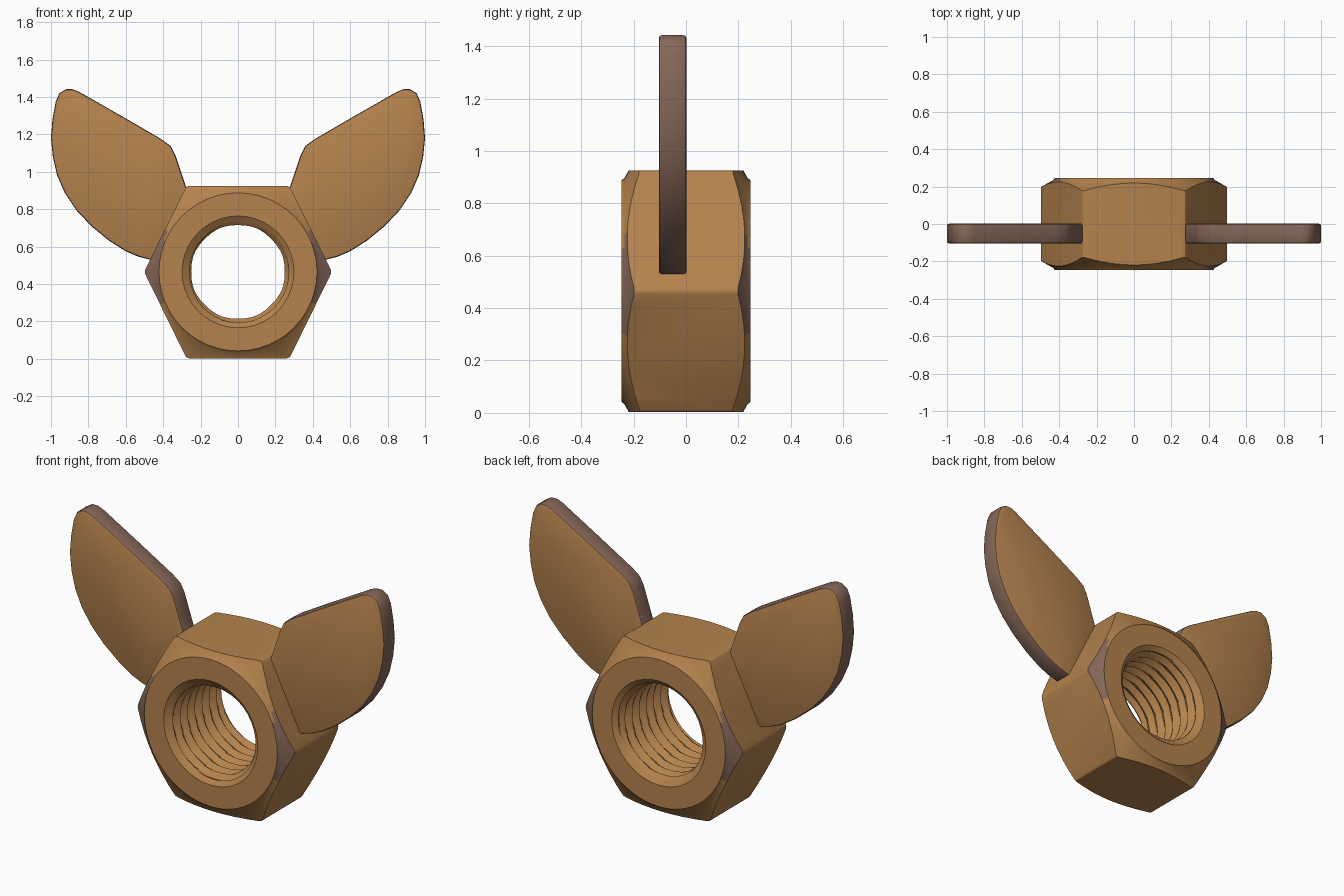
import bpy, bmesh, math

if "Cube" in bpy.data.objects:
    bpy.data.objects.remove(bpy.data.objects["Cube"])

CZ = 0.465          # height of the hole axis
HALF = 0.247        # half depth of the nut


def material(name, rgb):
    m = bpy.data.materials.new(name)
    m.diffuse_color = (*rgb, 1)
    m.use_nodes = True
    m.node_tree.nodes["Principled BSDF"].inputs["Base Color"].default_value = m.diffuse_color
    return m


brass = material("warm brass", (0.46, 0.225, 0.075))
tarnish = material("tarnished brown", (0.235, 0.135, 0.098))


def make_object(name, bm):
    bmesh.ops.recalc_face_normals(bm, faces=bm.faces)
    me = bpy.data.meshes.new(name)
    bm.to_mesh(me)
    bm.free()
    me.materials.append(brass)
    me.materials.append(tarnish)
    ob = bpy.data.objects.new(name, me)
    bpy.context.collection.objects.link(ob)
    return ob


def prism(name, pts, y0, y1, bevel, rim_only):
    """Extrude an x/z outline along y and soften its edges."""
    bm = bmesh.new()
    face = bm.faces.new([bm.verts.new((x, y0, z)) for x, z in pts])
    ext = bmesh.ops.extrude_face_region(bm, geom=[face])["geom"]
    for v in ext:
        if isinstance(v, bmesh.types.BMVert):
            v.co.y = y1
    bm.normal_update()
    along = lambda e: abs(e.verts[0].co.y - e.verts[1].co.y) > 0.01
    edges = [e for e in bm.edges if along(e) != rim_only]
    bmesh.ops.bevel(bm, geom=edges, offset=bevel, segments=2, profile=0.5,
                    affect='EDGES', clamp_overlap=True)
    return make_object(name, bm)


def lathe(name, rows, segs, radius):
    """Closed solid around the y axis; radius is a function of y and angle."""
    bm = bmesh.new()
    rings = []
    for y in rows:
        ring = []
        for i in range(segs):
            a = 2 * math.pi * i / segs
            r = radius(y, a)
            ring.append(bm.verts.new((r * math.cos(a), y, CZ + r * math.sin(a))))
        rings.append(ring)
    for a, b in zip(rings, rings[1:]):
        for i in range(segs):
            j = (i + 1) % segs
            bm.faces.new((a[i], a[j], b[j], b[i]))
    bm.faces.new(rings[0])
    bm.faces.new(rings[-1])
    return make_object(name, bm)


def cut(ob, tool, operation):
    bpy.context.view_layer.objects.active = ob
    mod = ob.modifiers.new("cut", 'BOOLEAN')
    mod.operation, mod.solver, mod.object = operation, 'EXACT', tool
    bpy.ops.object.modifier_apply(modifier=mod.name)
    bpy.data.objects.remove(tool)


def smooth(ob, degrees):
    bpy.ops.object.select_all(action='DESELECT')
    ob.select_set(True)
    bpy.context.view_layer.objects.active = ob
    bpy.ops.object.shade_smooth_by_angle(angle=math.radians(degrees))


# Hexagonal nut body
hexagon = [(0.502, CZ), (0.275, 0.925), (-0.275, 0.925),
           (-0.502, CZ), (-0.275, 0.003), (0.275, 0.003)]
nut = prism("nut_body", hexagon, -HALF, HALF, 0.014, False)

# Conical chamfer on both ends
chamfer = {-0.25: 0.42, -0.235: 0.432, -0.14: 0.60}
chamfer.update({-y: r for y, r in chamfer.items()})
cut(nut, lathe("chamfer_tool", sorted(chamfer), 48, lambda y, a: chamfer[y]),
    'INTERSECT')


# Threaded hole with flared mouths
def thread_radius(y, a):
    t = (y / 0.065 + a / (2 * math.pi)) % 1
    groove = 0.25 + 0.03 * (1 - abs(2 * t - 1))
    flare = 0.25 + 1.4 * (abs(y) - 0.212)
    return max(groove if abs(y) < 0.225 else 0.25, flare)


rows = [-0.26 + 0.52 * i / 64 for i in range(65)]
cut(nut, lathe("thread_tool", rows, 40, thread_radius), 'DIFFERENCE')

# Tarnished chamfer patches at the two side corners
for f in nut.data.polygons:
    c = f.center
    f.material_index = int(abs(c.x) > 0.385 and 0.25 < abs(f.normal.y) < 0.95
                           and c.z > 0.3)
smooth(nut, 28)

# Pair of wings, rooted inside the nut
outline = [(0.25, 0.86), (0.28, 0.925), (0.305, 1.0), (0.335, 1.09),
           (0.36, 1.138), (0.41, 1.175), (0.62, 1.297), (0.85, 1.428),
           (0.885, 1.442), (0.92, 1.442), (0.955, 1.42), (0.975, 1.375),
           (0.992, 1.28), (1.0, 1.18), (0.99, 1.08), (0.967, 0.98),
           (0.925, 0.885), (0.865, 0.795), (0.785, 0.71), (0.69, 0.632),
           (0.60, 0.575), (0.535, 0.547), (0.47, 0.53), (0.42, 0.52)]
for name, s in (("right_wing", 1), ("left_wing", -1)):
    wing = prism(name, [(s * x, z) for x, z in outline], -0.104, 0.002,
                 0.012, True)
    for f in wing.data.polygons:
        f.material_index = int(abs(f.normal.y) < 0.6)
    smooth(wing, 35)
